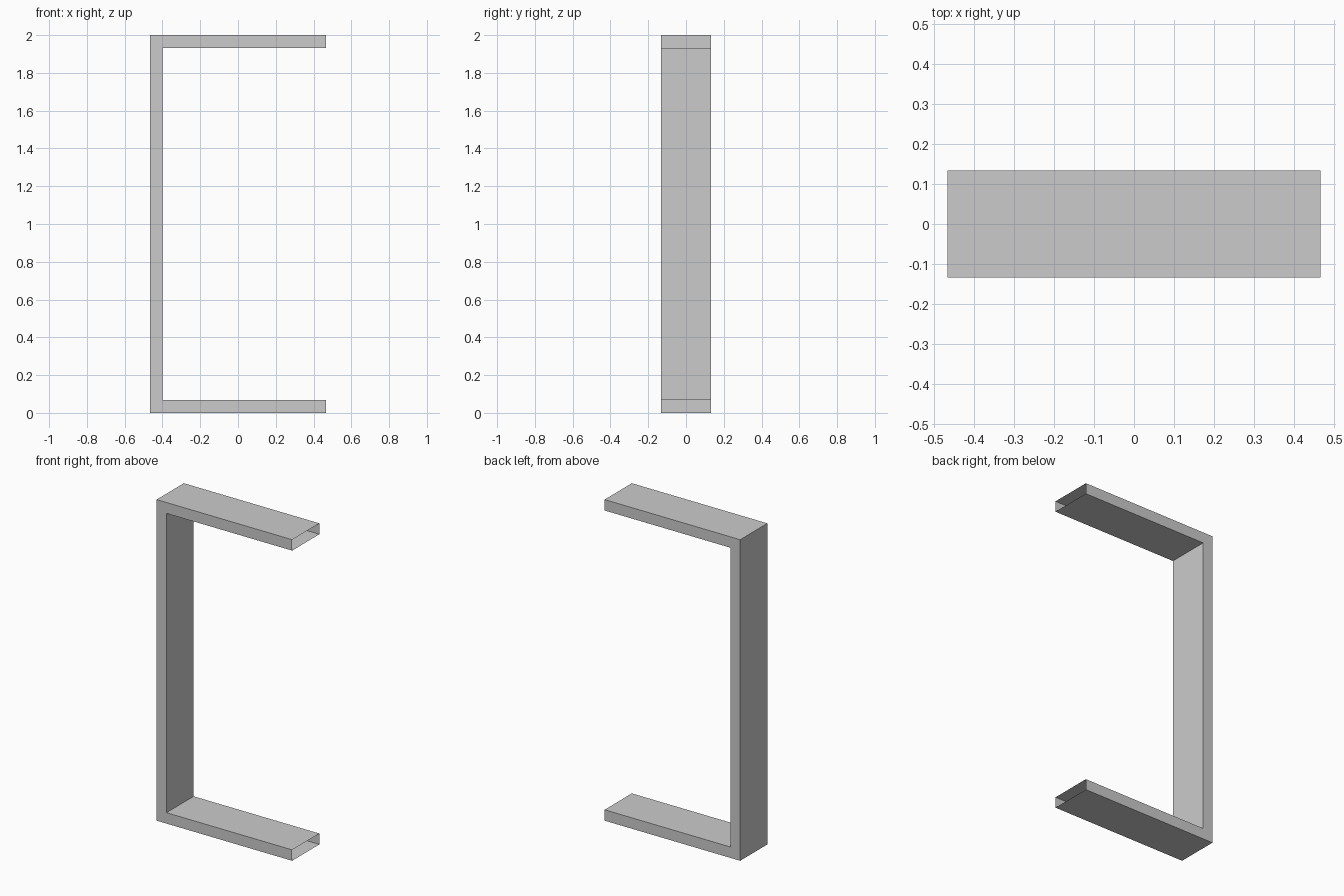
import bpy, bmesh
from mathutils import Vector

if "Cube" in bpy.data.objects:
    bpy.data.objects.remove(bpy.data.objects["Cube"])

W, D, H, T = 0.467, 0.1335, 2.0, 0.068  # half width, half depth, height, thickness

# C-shaped profile in the XZ plane
profile = [(-W, 0), (W, 0), (W, T), (-W + T, T),
           (-W + T, H - T), (W, H - T), (W, H), (-W, H)]

bm = bmesh.new()
face = bm.faces.new([bm.verts.new((x, -D, z)) for x, z in profile])
ext = bmesh.ops.extrude_face_region(bm, geom=[face], use_keep_orig=True)
verts = [g for g in ext["geom"] if isinstance(g, bmesh.types.BMVert)]
bmesh.ops.translate(bm, verts=verts, vec=Vector((0, 2 * D, 0)))
bmesh.ops.recalc_face_normals(bm, faces=bm.faces[:])

# open, hollow ends of both arms
ends = [f for f in bm.faces if all(abs(v.co.x - W) < 1e-5 for v in f.verts)]
bmesh.ops.delete(bm, geom=ends, context="FACES_ONLY")

mesh = bpy.data.meshes.new("bracket_frame")
bm.to_mesh(mesh)
bm.free()
bpy.context.collection.objects.link(bpy.data.objects.new("bracket_frame", mesh))
